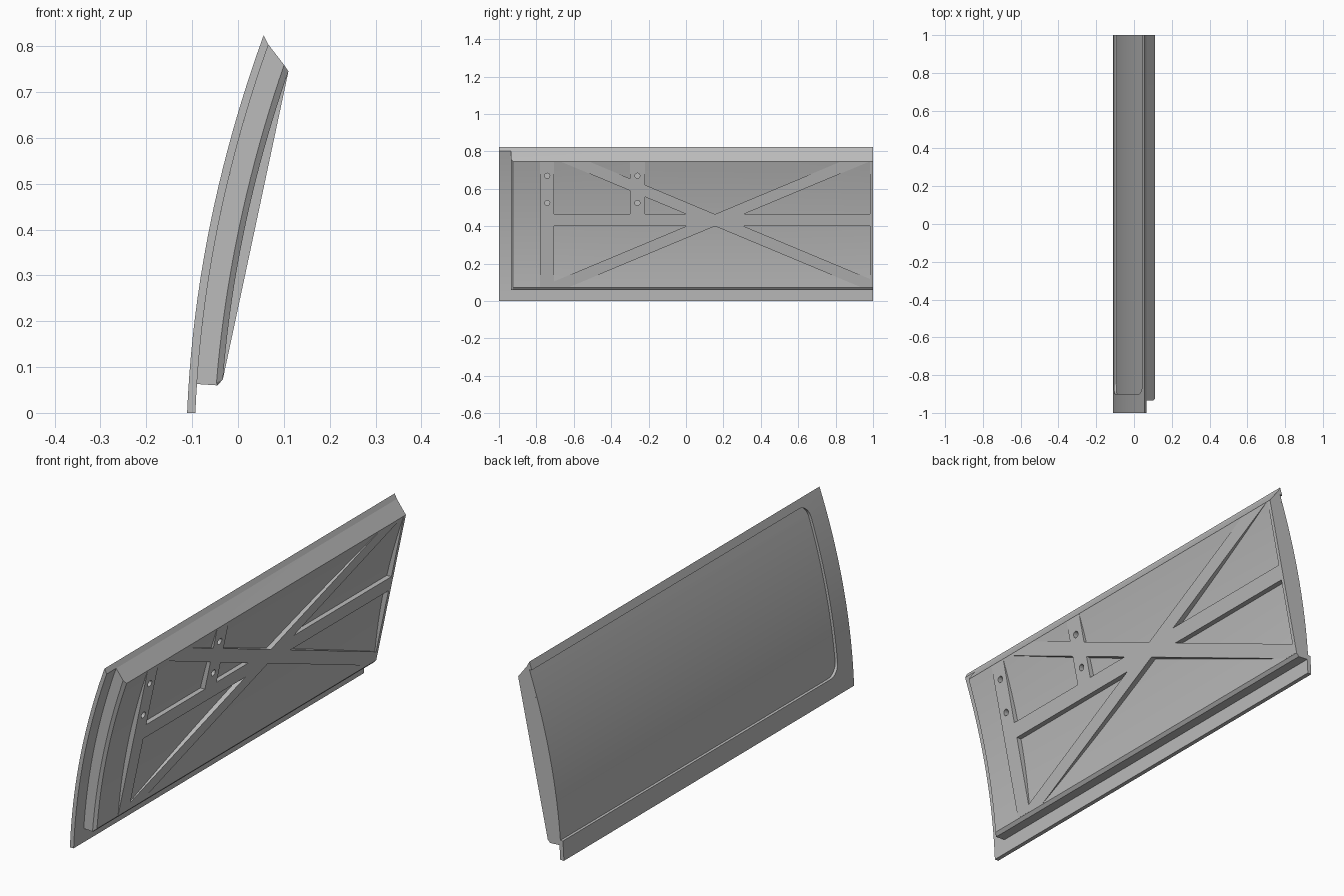
import bpy, bmesh, math

if "Cube" in bpy.data.objects:
    bpy.data.objects.remove(bpy.data.objects["Cube"])

grey = bpy.data.materials.new("plain_grey")
grey.use_nodes = True
COLOUR = (0.5, 0.5, 0.5, 1)
grey.diffuse_color = COLOUR
grey.node_tree.nodes["Principled BSDF"].inputs["Base Color"].default_value = COLOUR

N = 20                      # steps along each curved section
SKIN = 0.018                # sheet thickness
LOW, HIGH = 0.075, 0.744    # rib limits in height


def outer(z):
    """Bowed outer face."""
    return -0.111 + 0.042 * z + 0.195 * z * z


def chord(z):
    """Flat plane across the hollow inner face."""
    return -0.033 + (z - 0.073) * 0.2128


def loft(name, sections):
    """Solid through matching rings of points."""
    bm = bmesh.new()
    rings = [[bm.verts.new(p) for p in s] for s in sections]
    n = len(rings[0])
    for a, b in zip(rings, rings[1:]):
        for i in range(n):
            j = (i + 1) % n
            bm.faces.new((a[i], a[j], b[j], b[i]))
    bm.faces.new(rings[0][::-1])
    bm.faces.new(rings[-1])
    bmesh.ops.recalc_face_normals(bm, faces=bm.faces)
    me = bpy.data.meshes.new(name)
    bm.to_mesh(me)
    bm.free()
    me.materials.append(grey)
    ob = bpy.data.objects.new(name, me)
    bpy.context.collection.objects.link(ob)
    return ob


def along_y(profile, y):
    return [(x, y, z) for x, z in profile]


def curve(f, z0, z1):
    return [(f(z0 + (z1 - z0) * i / N), z0 + (z1 - z0) * i / N) for i in range(N + 1)]


def combine(target, tool, operation):
    """Apply a boolean and discard the tool."""
    mod = target.modifiers.new(operation, 'BOOLEAN')
    mod.operation, mod.object, mod.solver = operation, tool, 'EXACT'
    bpy.context.view_layer.objects.active = target
    bpy.ops.object.modifier_apply(modifier=mod.name)
    bpy.data.objects.remove(tool)


# Outer skin: a thin bowed sheet
skin_profile = curve(outer, 0, 0.824) + curve(lambda z: outer(z) + SKIN, 0.803, 0)
outer_skin = loft("outer_skin", [along_y(skin_profile, -1), along_y(skin_profile, 1)])

# Recessed field in the skin, rounded at the front corners, open at the back
R, FRONT, BOTTOM, TOP = 0.055, -0.9, 0.085, 0.79
outline = [(1.1, BOTTOM)]
for cz, start in ((BOTTOM + R, 270), (TOP - R, 180)):
    for i in range(9):
        a = math.radians(start - 90 * i / 8)
        outline.append((FRONT + R + R * math.cos(a), cz + R * math.sin(a)))
outline.append((1.1, TOP))
recess = loft("recess_cutter", [[(x, y, z) for y, z in outline] for x in (-0.3, 0.3)])
slab_profile = (curve(lambda z: outer(z) - 0.05, 0, 0.824)
                + curve(lambda z: outer(z) + 0.012, 0.824, 0))
slab = loft("slab_cutter", [along_y(slab_profile, y) for y in (-1.2, 1.2)])
combine(recess, slab, 'INTERSECT')
combine(outer_skin, recess, 'DIFFERENCE')


# Inner body: thick, hollow-faced, with a chamfered front and lower edge
def body_profile(z0, z1, shift):
    def hollow(z):
        t = (z - z0) / (z1 - z0)
        return chord(z) - shift - 0.09 * t * (1 - t)
    back = curve(lambda z: outer(z) + SKIN, 0.803, 0.063)
    return back + [(-0.045, 0.06)] + curve(hollow, z0, z1)


inner_body = loft("inner_body", [
    along_y(body_profile(0.066, 0.759, 0.0125), -0.935),
    along_y(body_profile(0.073, 0.745, 0), -0.925),
    along_y(body_profile(0.073, 0.745, 0), 1)])


# Flat ribs filling the hollow up to the chord plane
def rib(points):
    return loft("rib", [[(chord(z) - d, y, z) for y, z in points] for d in (0, 0.027)])


def bar(y0, y1, z0, z1):
    return rib([(y0, z0), (y1, z0), (y1, z1), (y0, z1)])


MID_Y, MID_Z, HALF, SLOPE = 0.155, 0.4325, 0.032, 0.418


def brace_y(z, edge, side):
    return MID_Y + side * (z - MID_Z - edge * HALF) / SLOPE


rising = [(brace_y(z, e, 1), z) for z, e in ((LOW, 1), (LOW, -1), (HIGH, -1), (HIGH, 1))]
clip_z = MID_Z + HALF - SLOPE * (1 - MID_Y)
falling = [(brace_y(LOW, -1, -1), LOW), (1, LOW), (1, clip_z),
           (brace_y(HIGH, 1, -1), HIGH), (brace_y(HIGH, -1, -1), HIGH)]

ribs = [bar(-0.78, -0.705, LOW, HIGH),          # front post
        bar(-0.74, 1, 0.4, 0.465),              # middle rail
        bar(-0.3, -0.22, 0.43, HIGH),           # short post
        bar(0.985, 1, LOW, HIGH),               # end wall
        rib(rising), rib(falling)]              # cross braces
for r in ribs:
    combine(inner_body, r, 'UNION')

# Bolt holes in both posts
for y in (-0.742, -0.26):
    for z in (0.525, 0.67):
        hole = loft("hole_cutter", [
            [(chord(z) + d, y + 0.014 * math.cos(k * math.pi / 6),
              z + 0.014 * math.sin(k * math.pi / 6)) for k in range(12)]
            for d in (-0.025, 0.02)])
        combine(inner_body, hole, 'DIFFERENCE')

# Smooth the bowed faces, keep the edges crisp
for ob in (outer_skin, inner_body):
    bpy.ops.object.select_all(action='DESELECT')
    ob.select_set(True)
    bpy.context.view_layer.objects.active = ob
    bpy.ops.object.shade_smooth_by_angle(angle=math.radians(25))
